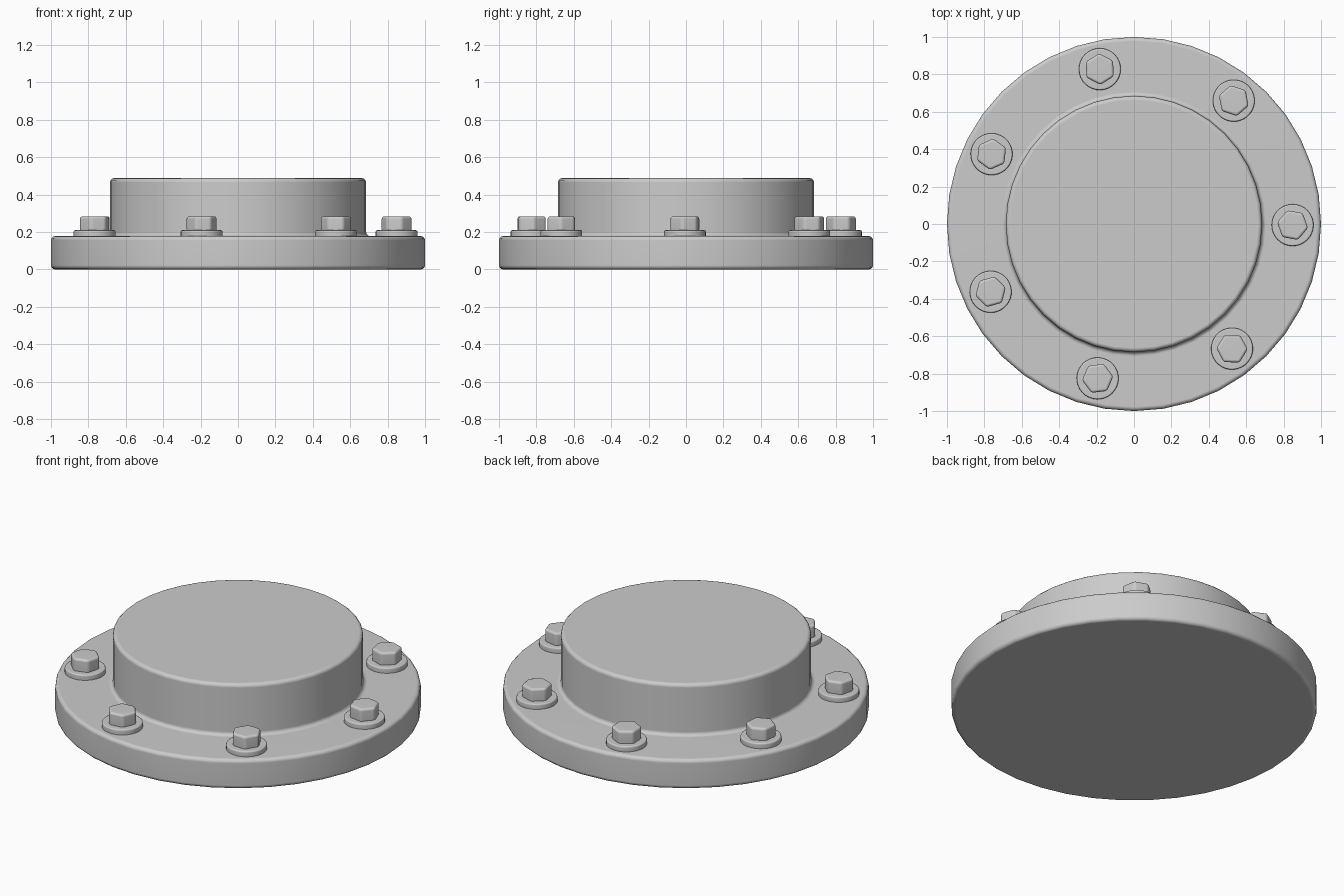
import bpy
import bmesh
from math import cos, sin, pi, radians

cube = bpy.data.objects.get("Cube")
if cube:
    bpy.data.objects.remove(cube)

# One plain grey metal for everything
grey = bpy.data.materials.new("plain grey")
grey.use_nodes = True
grey.diffuse_color = (0.6, 0.6, 0.6, 1)
grey.node_tree.nodes["Principled BSDF"].inputs["Base Color"].default_value = (0.6, 0.6, 0.6, 1)


def turned_part(name, profile, sides, bevel, segments, place=(0, 0, 0), turn=0.0):
    """Revolve (radius, height) points around z, cap both ends and round the edges."""
    bm = bmesh.new()
    rings = [[bm.verts.new((r * cos(2 * pi * i / sides), r * sin(2 * pi * i / sides), z))
              for i in range(sides)] for r, z in profile]
    for low, high in zip(rings, rings[1:]):
        for i in range(sides):
            j = (i + 1) % sides
            bm.faces.new((low[i], low[j], high[j], high[i]))
    bm.faces.new(rings[0][::-1])
    bm.faces.new(rings[-1])
    mesh = bpy.data.meshes.new(name)
    bm.to_mesh(mesh)
    bm.free()
    mesh.materials.append(grey)

    obj = bpy.data.objects.new(name, mesh)
    bpy.context.collection.objects.link(obj)
    obj.location = place
    obj.rotation_euler.z = turn
    mod = obj.modifiers.new("rounded edges", 'BEVEL')
    mod.width = bevel
    mod.segments = segments
    mod.limit_method = 'ANGLE'
    mod.angle_limit = radians(40)

    # Smooth rounds with flat caps
    bpy.ops.object.select_all(action='DESELECT')
    obj.select_set(True)
    bpy.context.view_layer.objects.active = obj
    bpy.ops.object.shade_smooth()
    normals = obj.modifiers.new("flat caps", 'WEIGHTED_NORMAL')
    normals.keep_sharp = True
    return obj


# Round flange with raised centre, one solid piece
turned_part("flange_body", [(1, 0), (1, 0.178), (0.685, 0.178), (0.685, 0.488)],
            40, 0.022, 3)

# Ring of seven bolts, each a washer and a hexagonal head
BOLTS = 7
for k in range(BOLTS):
    angle = 2 * pi * k / BOLTS - radians(0.4)
    spot = (0.848 * cos(angle), 0.848 * sin(angle), 0)
    turned_part(f"washer_{k + 1}", [(0.112, 0.17), (0.112, 0.21)], 32, 0.008, 2, spot, angle)
    turned_part(f"bolt_head_{k + 1}", [(0.084, 0.2), (0.084, 0.284)], 6, 0.014, 3,
                spot, angle - radians(10))
